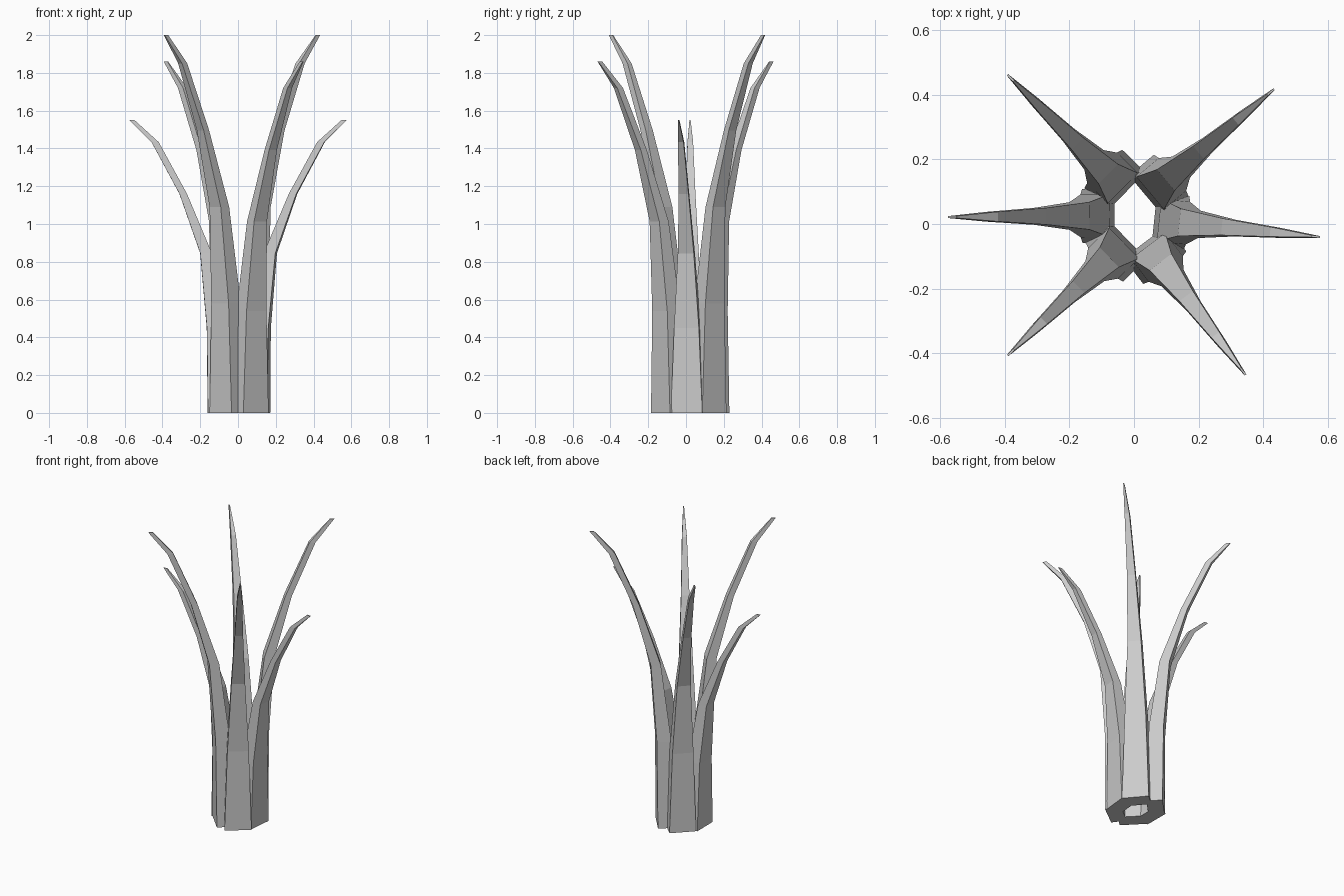
import bpy, bmesh
from math import radians
from mathutils import Matrix

if "Cube" in bpy.data.objects:
    bpy.data.objects.remove(bpy.data.objects["Cube"])

# blade profile: height fraction, inner offset, outer offset, width
RINGS = [
    (0.0,   -0.10,  0.0,   0.167),
    (0.29,  -0.085, 0.005, 0.132),
    (0.545, -0.022, 0.04,  0.085),
    (0.748,  0.11,  0.15,  0.052),
    (0.925,  0.26,  0.298, 0.03),
    (1.0,    0.388, 0.415, 0.006),
]


def blade(name, x, y, angle, height):
    """Tapering four-sided leaf that bends outwards along the given angle."""
    bm = bmesh.new()
    rings = []
    for f, inner, outer, w in RINGS:
        z, h = f * height, w / 2
        rings.append([bm.verts.new(p) for p in
                      ((inner, -h, z), (outer, -h, z), (outer, h, z), (inner, h, z))])
    for a, b in zip(rings, rings[1:]):
        for i in range(4):
            j = (i + 1) % 4
            bm.faces.new((a[i], a[j], b[j], b[i]))
    bm.faces.new(rings[0][::-1])
    bm.faces.new(rings[-1])
    bmesh.ops.recalc_face_normals(bm, faces=bm.faces)
    bm.transform(Matrix.Translation((x, y, 0)) @ Matrix.Rotation(radians(angle), 4, 'Z'))
    mesh = bpy.data.meshes.new(name)
    bm.to_mesh(mesh)
    bm.free()
    bpy.context.collection.objects.link(bpy.data.objects.new(name, mesh))


# opposite pairs share a height: tall, medium, short
blade("tall_leaf_back_right", 0.115, 0.15, 40, 2.0)
blade("tall_leaf_front_left", -0.092, -0.118, 224, 2.0)
blade("medium_leaf_back_left", -0.095, 0.17, 135.5, 1.86)
blade("medium_leaf_front_right", 0.095, -0.135, -53, 1.86)
blade("short_leaf_left", -0.16, 0.025, 180.5, 1.55)
blade("short_leaf_right", 0.162, 0.003, -6, 1.55)
